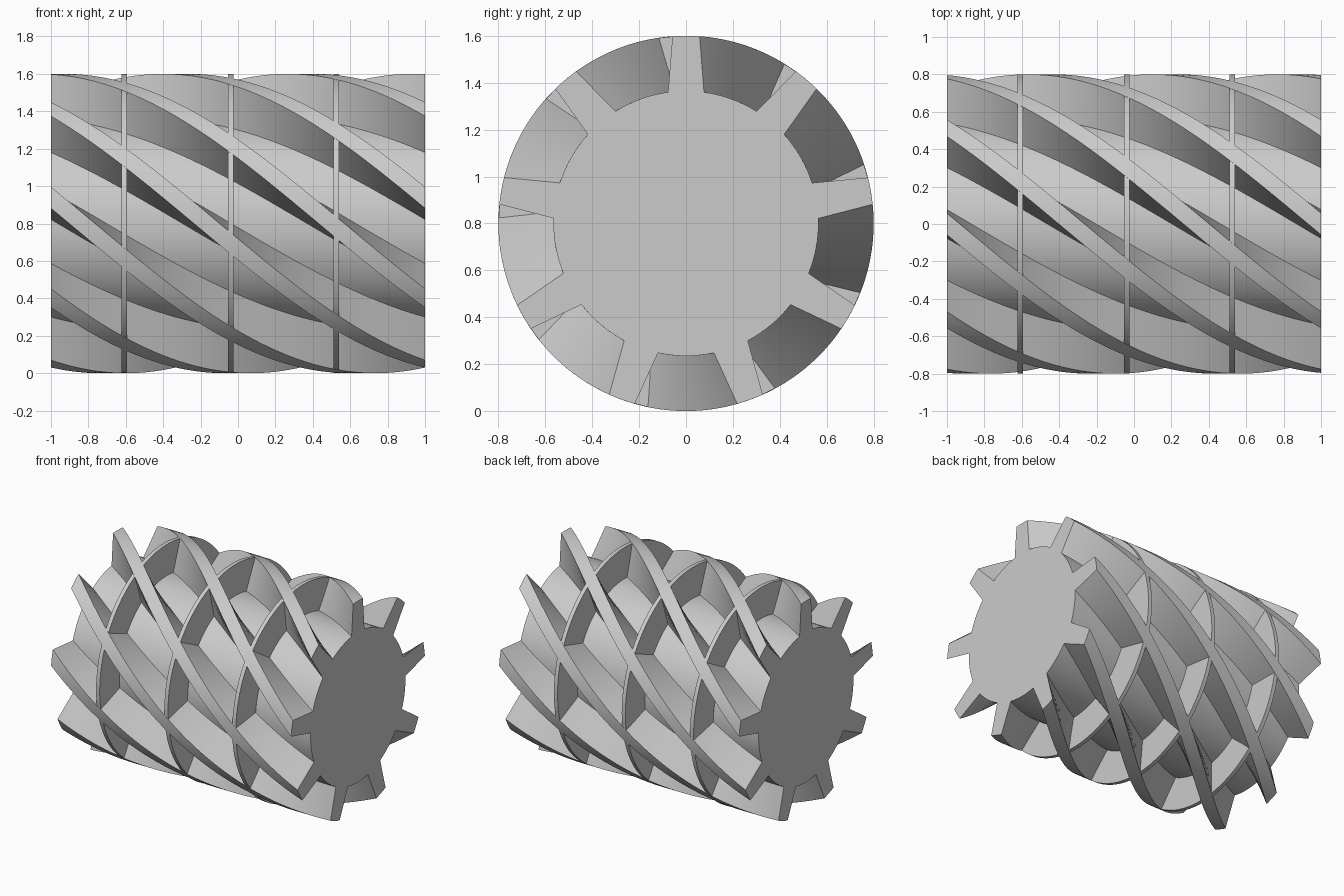
import bpy
import bmesh
from math import radians, sin, cos, pi

TEETH = 9
CORE_R, TIP_R = 0.565, 0.80
ROOT_HALF, TIP_HALF = 7.8, 4.15      # half widths of a tooth in degrees
TWIST = 60                           # degrees per unit of length
STATIONS = 72
AXIS_Z = 0.8

cube = bpy.data.objects.get("Cube")
if cube:
    bpy.data.objects.remove(cube, do_unlink=True)

grey = bpy.data.materials.new("plain grey")
grey.use_nodes = True
grey.diffuse_color = (0.6, 0.6, 0.6, 1)
grey.node_tree.nodes["Principled BSDF"].inputs["Base Color"].default_value = (0.6, 0.6, 0.6, 1)


def finish(bm, name):
    """Turn a bmesh into a smooth shaded object with sharp edges."""
    bmesh.ops.recalc_face_normals(bm, faces=bm.faces)
    mesh = bpy.data.meshes.new(name)
    bm.to_mesh(mesh)
    bm.free()
    mesh.materials.append(grey)
    obj = bpy.data.objects.new(name, mesh)
    bpy.context.collection.objects.link(obj)
    bpy.ops.object.select_all(action="DESELECT")
    obj.select_set(True)
    bpy.context.view_layer.objects.active = obj
    bpy.ops.object.shade_smooth_by_angle(angle=radians(30))


def sweep(profile, stations, twist, name):
    """Sweep a polar profile along x, turning it as it goes."""
    bm = bmesh.new()
    loops = []
    for x in stations:
        turn = radians(twist * (x - 1))
        loops.append([bm.verts.new((x, r * cos(a + turn), AXIS_Z + r * sin(a + turn)))
                      for r, a in profile])
    n = len(profile)
    for low, high in zip(loops, loops[1:]):
        for i in range(n):
            j = (i + 1) % n
            bm.faces.new((low[i], low[j], high[j], high[i]))
    bm.faces.new(loops[0])
    bm.faces.new(loops[-1])
    finish(bm, name)


# Twisted core with tapered helical teeth
profile = []
pitch = 360 / TEETH
for k in range(TEETH):
    mid = 90 + k * pitch
    for i in range(5):
        profile.append((TIP_R, radians(mid + TIP_HALF * (i / 2 - 1))))
    gap = pitch - 2 * ROOT_HALF
    for i in range(9):
        profile.append((CORE_R, radians(mid + ROOT_HALF + gap * i / 8)))
sweep(profile, [-1 + 2 * i / STATIONS for i in range(STATIONS + 1)], TWIST, "helical_gear")

# Thin rings bridging the grooves
circle = [(TIP_R - 0.001, 2 * pi * i / 128) for i in range(128)]
for label, x in (("left", 0.526), ("middle", -0.039), ("right", -0.608)):
    sweep(circle, [x - 0.015, x + 0.015], 0, label + "_ring")
